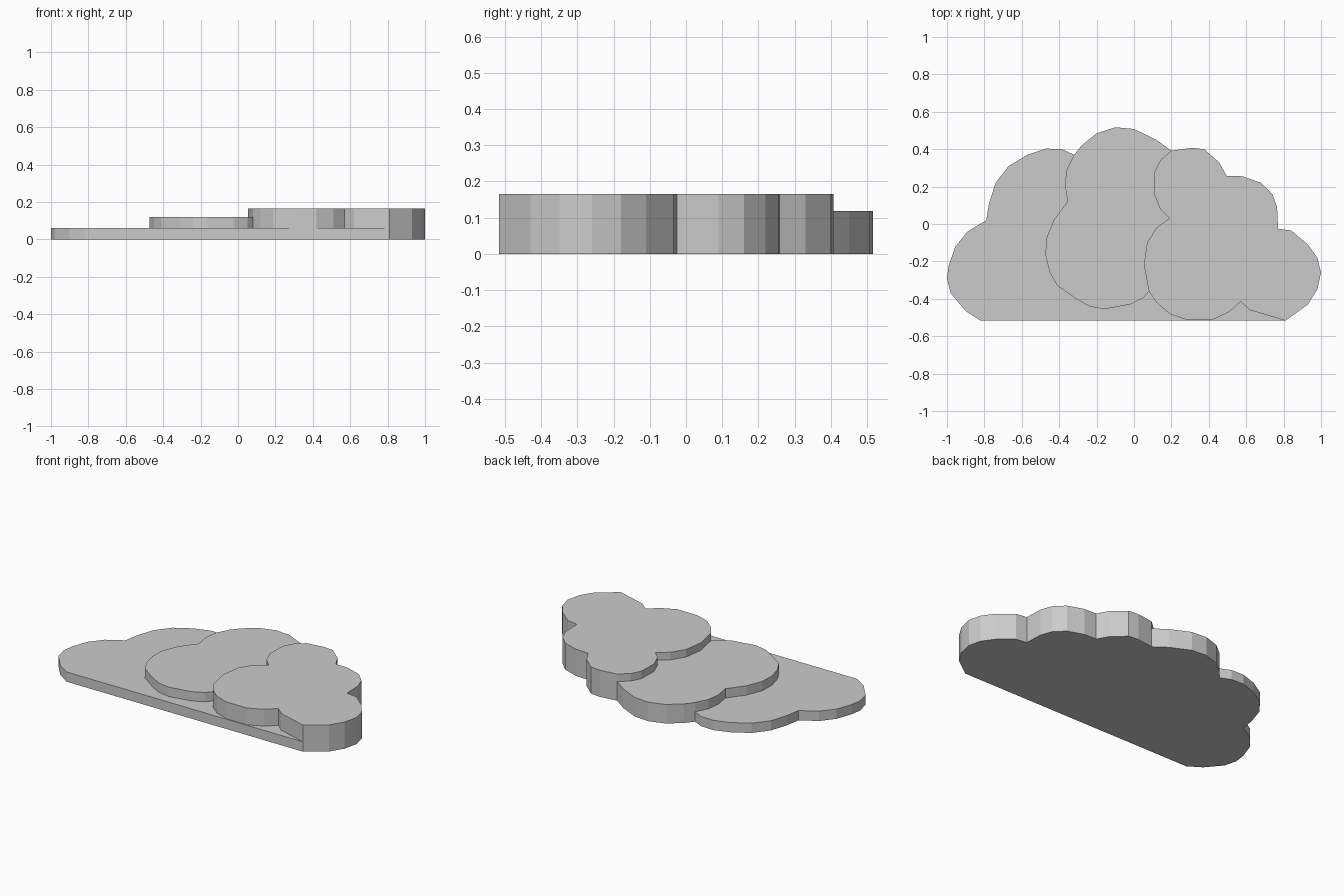
import bpy, bmesh

Z1, Z2, Z3 = 0.061, 0.119, 0.166   # top heights of the three layers

# Outline stretches, all running anticlockwise seen from above
front_edge = [(-0.82, -0.517), (0.81, -0.517)]
right_outer = [(0.81, -0.517), (0.93, -0.43), (0.98, -0.35), (1.0, -0.26), (0.98, -0.18),
               (0.93, -0.11), (0.84, -0.035), (0.77, -0.025), (0.765, 0.09), (0.74, 0.16),
               (0.68, 0.22), (0.58, 0.255), (0.495, 0.258), (0.455, 0.33), (0.375, 0.40),
               (0.31, 0.407), (0.20, 0.392)]
back_outer = [(0.20, 0.392), (0.12, 0.45), (0.0, 0.508), (-0.10, 0.517), (-0.20, 0.485),
              (-0.28, 0.42), (-0.32, 0.37)]
left_outer = [(-0.32, 0.37), (-0.385, 0.40), (-0.47, 0.403), (-0.57, 0.37), (-0.67, 0.31),
              (-0.74, 0.22), (-0.775, 0.11), (-0.79, 0.02), (-0.89, -0.04), (-0.955, -0.12),
              (-0.99, -0.22), (-1.0, -0.29), (-0.98, -0.37), (-0.90, -0.465), (-0.82, -0.517)]
# Steps between layers
mid_step = [(-0.32, 0.37), (-0.36, 0.29), (-0.37, 0.21), (-0.355, 0.12), (-0.43, 0.02),
            (-0.47, -0.08), (-0.473, -0.17), (-0.45, -0.26), (-0.41, -0.33), (-0.31, -0.40),
            (-0.24, -0.44), (-0.16, -0.455), (-0.02, -0.43), (0.05, -0.395), (0.08, -0.36)]
top_step = [(0.20, 0.392), (0.14, 0.34), (0.11, 0.28), (0.108, 0.16), (0.14, 0.08),
            (0.19, 0.03), (0.12, -0.02), (0.07, -0.10), (0.053, -0.22), (0.08, -0.36)]
top_low = [(0.08, -0.36), (0.12, -0.42), (0.19, -0.48), (0.28, -0.512), (0.42, -0.512),
           (0.51, -0.47), (0.57, -0.415), (0.62, -0.46), (0.72, -0.49), (0.81, -0.517)]


def join(*paths):
    """Chain outline stretches into one closed polygon."""
    return [p for path in paths for p in path[:-1]]


def layer(name, polygon, top, walls, bottom=None):
    bm = bmesh.new()
    cache = {}

    def v(p, z):
        key = (*p, z)
        if key not in cache:
            cache[key] = bm.verts.new(key)
        return cache[key]

    caps = [bm.faces.new([v(p, top) for p in polygon])]
    if bottom:
        caps.append(bm.faces.new([v(p, 0) for p in reversed(bottom)]))
    for path, low in walls:
        for a, b in zip(path, path[1:]):
            bm.faces.new([v(a, low), v(b, low), v(b, top), v(a, top)])
    bm.normal_update()
    bmesh.ops.triangulate(bm, faces=caps)
    mesh = bpy.data.meshes.new(name)
    bm.to_mesh(mesh)
    bm.free()
    bpy.context.collection.objects.link(bpy.data.objects.new(name, mesh))


# Low left layer, which also carries the whole flat underside
layer("cloud_base", join(front_edge, top_low[::-1], mid_step[::-1], left_outer), Z1,
      [(front_edge, 0), (left_outer, 0)],
      bottom=join(front_edge, right_outer, back_outer, left_outer))
# Middle puff
layer("cloud_middle", join(mid_step, top_step[::-1], back_outer), Z2,
      [(mid_step, Z1), (back_outer, 0)])
# Highest puff on the right
layer("cloud_top", join(top_step, top_low, right_outer), Z3,
      [(top_step, Z2), (top_low, Z1), (right_outer, 0)])
